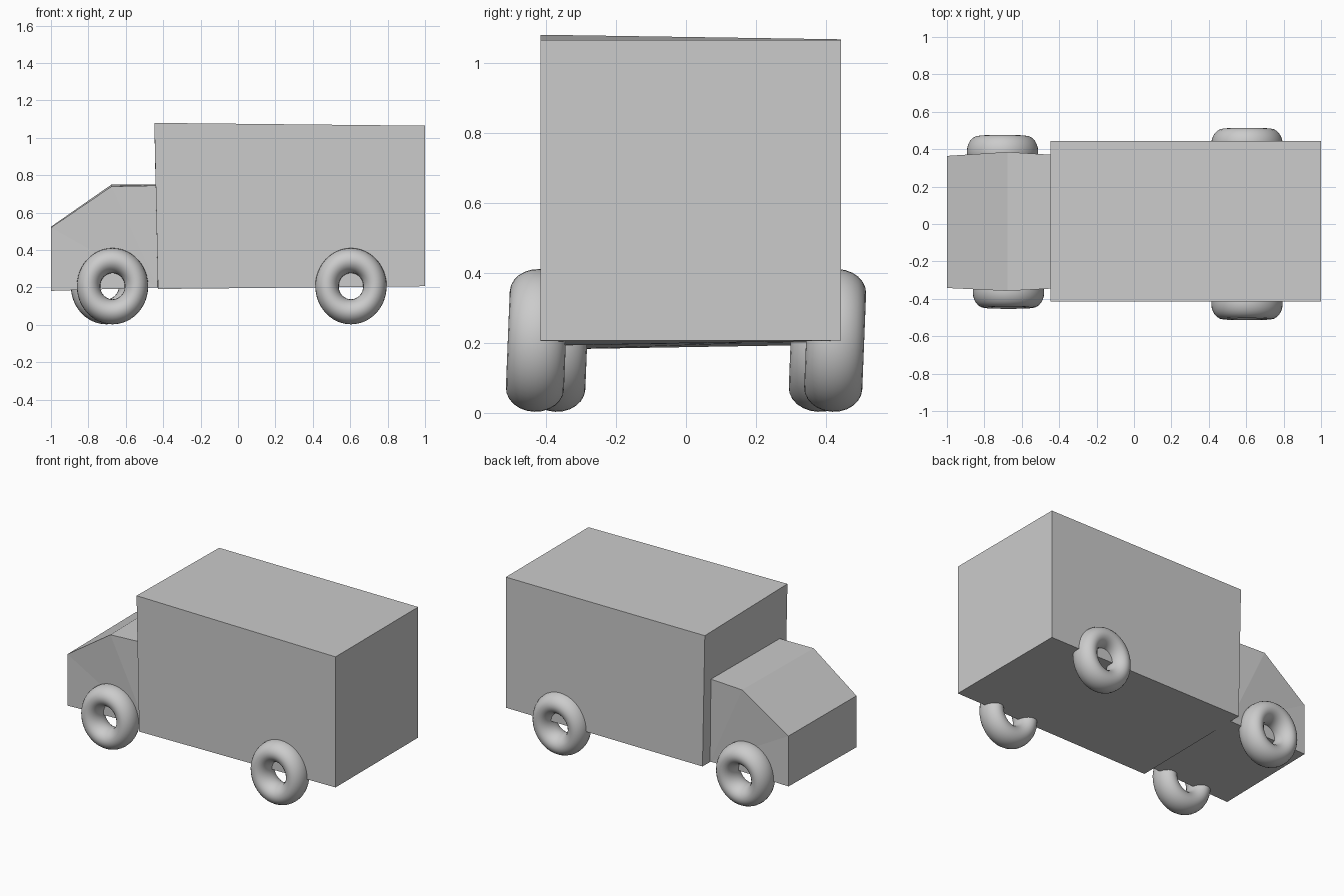
import bpy
import bmesh
from math import radians

if "Cube" in bpy.data.objects:
    bpy.data.objects.remove(bpy.data.objects["Cube"])


def loft(name, left, right):
    """Solid between two matching side outlines (lists of xyz points)."""
    bm = bmesh.new()
    a = [bm.verts.new(p) for p in left]
    b = [bm.verts.new(p) for p in right]
    bm.faces.new(a)
    bm.faces.new(b[::-1])
    n = len(a)
    for i in range(n):
        j = (i + 1) % n
        bm.faces.new((a[i], b[i], b[j], a[j]))
    bmesh.ops.recalc_face_normals(bm, faces=bm.faces)
    bmesh.ops.triangulate(bm, faces=[f for f in bm.faces if len(f.verts) > 4])
    mesh = bpy.data.meshes.new(name)
    bm.to_mesh(mesh)
    bm.free()
    obj = bpy.data.objects.new(name, mesh)
    bpy.context.collection.objects.link(obj)
    return obj


def wheel(name, x, y, half_width):
    """Smooth doughnut tyre, slightly oval and leaning towards +y."""
    minor = 0.067
    bpy.ops.mesh.primitive_torus_add(
        major_radius=0.137, minor_radius=minor, major_segments=48,
        minor_segments=24, location=(x, y, 0.207),
        rotation=(radians(90 - 2.3), 0, 0))
    obj = bpy.context.object
    obj.name = name
    obj.scale = (0.935, 1, half_width / minor)
    bpy.ops.object.shade_smooth()
    return obj


# Cargo box: slightly skewed at the front end
loft("cargo_box",
     [(-0.428, -0.415, 0.192), (1, -0.415, 0.207),
      (1, -0.415, 1.065), (-0.447, -0.415, 1.08)],
     [(-0.43, 0.443, 0.203), (1, 0.443, 0.207),
      (1, 0.443, 1.065), (-0.447, 0.443, 1.067)])

# Cab: sloped windscreen, sides bulging at the roof's front edge
loft("cab",
     [(-1, -0.342, 0.182), (-0.43, -0.342, 0.2), (-0.436, -0.345, 0.745),
      (-0.677, -0.358, 0.74), (-1, -0.342, 0.52)],
     [(-1, 0.364, 0.194), (-0.43, 0.364, 0.206), (-0.436, 0.37, 0.752),
      (-0.677, 0.385, 0.75), (-1, 0.364, 0.525)])

# Wheels
for name, x, y, half_width in (
        ("front_wheel_left", -0.671, -0.365, 0.083),
        ("front_wheel_right", -0.703, 0.385, 0.086),
        ("rear_wheel_left", 0.604, -0.426, 0.083),
        ("rear_wheel_right", 0.604, 0.426, 0.083)):
    wheel(name, x, y, half_width)
